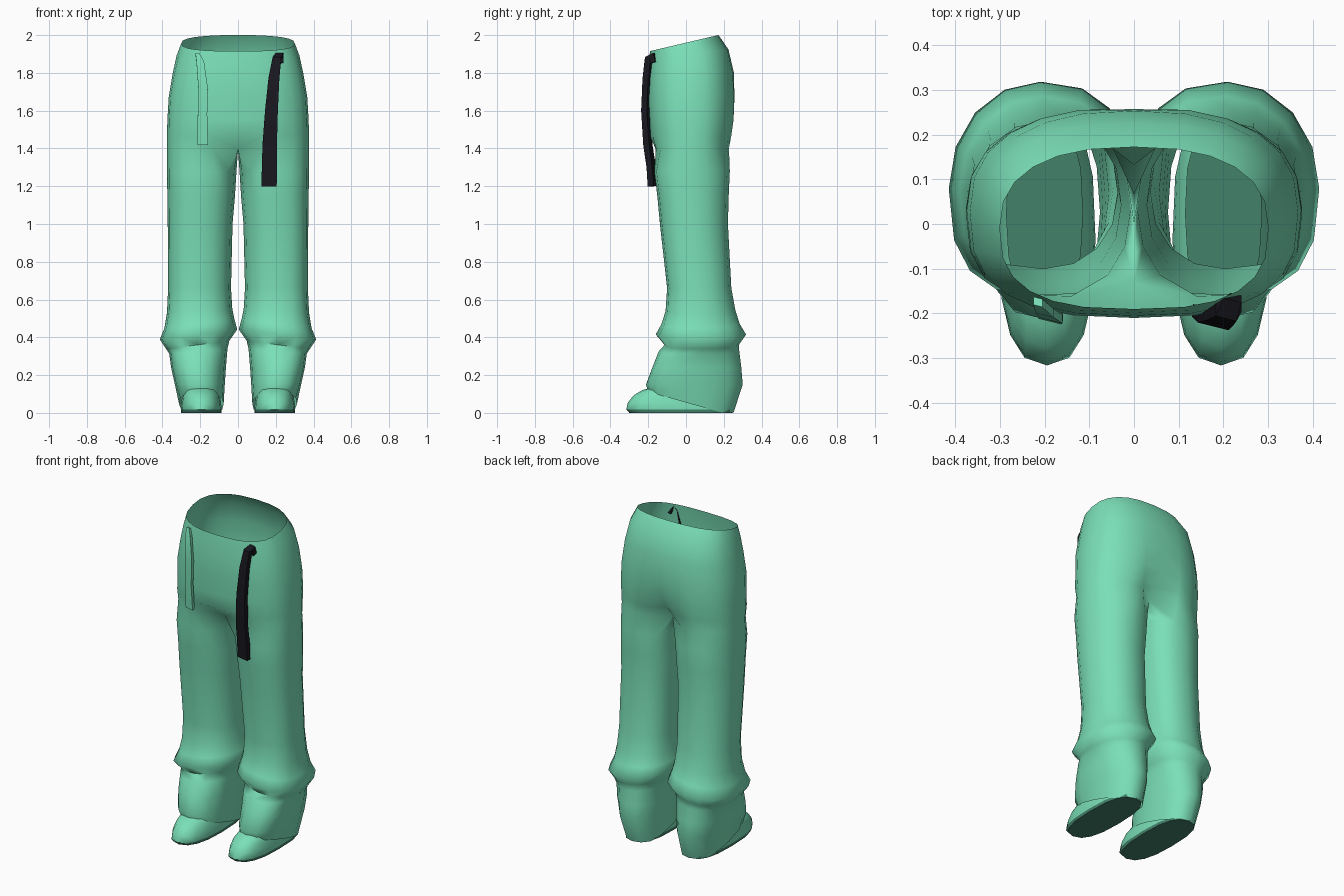
import bpy, bmesh, math
from mathutils import Vector

cube = bpy.data.objects.get("Cube")
if cube:
    bpy.data.objects.remove(cube)

OUTER, INNER = 12, 4          # segments of the outer arc and the inner-leg arc
RING = OUTER + INNER


def material(name, rgb):
    m = bpy.data.materials.new(name)
    m.use_nodes = True
    m.diffuse_color = (*rgb, 1)
    m.node_tree.nodes["Principled BSDF"].inputs["Base Color"].default_value = (*rgb, 1)
    return m


GREEN = material("mint green", (0.195, 0.74, 0.48))
DARK = material("dark green", (0.056, 0.22, 0.145))
BLACK = material("strap black", (0.010, 0.009, 0.014))


def finish(name, bm, mats, mirror=True, angle=45):
    mesh = bpy.data.meshes.new(name)
    bm.to_mesh(mesh)
    bm.free()
    obj = bpy.data.objects.new(name, mesh)
    bpy.context.collection.objects.link(obj)
    for mat in mats:
        mesh.materials.append(mat)
    bpy.ops.object.select_all(action="DESELECT")
    obj.select_set(True)
    bpy.context.view_layer.objects.active = obj
    bpy.ops.object.shade_smooth_by_angle(angle=math.radians(angle))
    if mirror:
        mod = obj.modifiers.new("mirror", "MIRROR")
        mod.merge_threshold = 0.001


def power(v, e):
    return math.copysign(abs(v) ** e, v)


def oval(angle, x0, x1, y0, y1, e):
    x = (x0 + x1) / 2 + (x1 - x0) / 2 * power(math.cos(angle), e)
    y = (y0 + y1) / 2 + (y1 - y0) / 2 * power(math.sin(angle), e)
    return x, y


# Roundness of the oval's corners: front outer, back outer, back inner, front inner
LEG_CORNERS = (0.76, 0.98, 0.82, 0.92)
SHOE_CORNERS = (0.8, 0.72, 0.72, 0.8)


def closed_ring(bm, corners, z, x0, x1, y0, y1, tilt=0, lean=0):
    """Oval loop; tilt slopes it along y, lean drops its outer side."""
    ring = []
    for i in range(RING):
        a = math.radians(-135) + math.tau * i / RING
        if math.cos(a) > 0:
            e = corners[0] if math.sin(a) < 0 else corners[1]
        else:
            e = corners[3] if math.sin(a) < 0 else corners[2]
        x, y = oval(a, x0, x1, y0, y1, e)
        height = z + tilt * y - lean * (x - (x0 + x1) / 2)
        ring.append(bm.verts.new((x, y, max(0.002, height))))
    return ring


def bridge(bm, top, low, closed=True):
    n = len(top)
    return [bm.faces.new((low[i], low[(i + 1) % n], top[(i + 1) % n], top[i]))
            for i in range(n if closed else n - 1)]


# Trousers: half of the hips, from the open waist to the crotch
bm = bmesh.new()
# height, half width, front, back, tilt, front pinch, back pinch
hips = [
    (1.96, 0.30, -0.19, 0.172, 0.235, 0, 0),
    (1.89, 0.325, -0.198, 0.225, 0.15, 0, 0),
    (1.79, 0.347, -0.205, 0.253, 0.05, 0, 0),
    (1.67, 0.367, -0.21, 0.262, 0, 0, 0.02),
    (1.55, 0.374, -0.20, 0.26, 0, 0, 0.12),
    (1.465, 0.376, -0.198, 0.25, 0, 0, 0.28),
    (1.40, 0.376, -0.182, 0.24, 0, 0.28, 0.45),
]
rows = []
for z, w, y0, y1, tilt, pf, pb in hips:
    row = []
    for i in range(OUTER + 1):
        a = math.radians(-90) + math.pi * i / OUTER
        x, y = oval(a, -w, w, y0, y1, 0.73 if a < 0 else 0.82)
        if i in (0, OUTER):
            x = 0
        pinch, reach = (pf, 0.13) if y < 0 else (pb, 0.075)
        y *= 1 - pinch * math.exp(-(x / reach) ** 2)
        row.append(bm.verts.new((x, y, z + tilt * y)))
    rows.append(row)
for top, low in zip(rows, rows[1:]):
    bridge(bm, top, low, closed=False)

# Crotch seam closes the last row into a leg opening
last = rows[-1]
front, back = last[0].co, last[-1].co
seam = [bm.verts.new(back.lerp(front, k / INNER) - Vector((0, 0, 0.01)))
        for k in range(1, INNER)]
previous = last + seam

# Leg with flared hem, tuck and gathered cuff
legs = [
    (1.28, 0.008, 0.376, -0.168, 0.232),
    (1.15, 0.016, 0.374, -0.152, 0.226),
    (1.00, 0.029, 0.372, -0.138, 0.222),
    (0.66, 0.037, 0.370, -0.100, 0.24),
    (0.54, 0.030, 0.376, -0.108, 0.262, 0, 0.05),
    (0.47, 0.018, 0.390, -0.130, 0.285, 0, 0.12),
    (0.415, 0.004, 0.414, -0.160, 0.318, 0, 0.13),
    (0.36, 0.046, 0.380, -0.114, 0.28, 0, 0.13),
    (0.325, 0.056, 0.364, -0.145, 0.282, 0, 0.08),
    (0.24, 0.064, 0.354, -0.178, 0.293),
    (0.15, 0.070, 0.334, -0.212, 0.30),
    (0.055, 0.076, 0.312, -0.20, 0.252, -0.28),
]
for spec in legs:
    ring = closed_ring(bm, LEG_CORNERS, *spec)
    bridge(bm, previous, ring)
    previous = ring
finish("trousers", bm, [GREEN], angle=75)

# Shoes: open shell with a rounded toe and a flat dark sole
bm = bmesh.new()
shoe = [
    (0.135, 0.115, 0.285, -0.18, 0.225),
    (0.122, 0.108, 0.288, -0.228, 0.23),
    (0.095, 0.098, 0.294, -0.275, 0.235),
    (0.055, 0.090, 0.300, -0.308, 0.24),
    (0.018, 0.086, 0.303, -0.316, 0.247),
    (0.0, 0.088, 0.301, -0.300, 0.246),
]
rings = [closed_ring(bm, SHOE_CORNERS, *spec) for spec in shoe]
for v in rings[-1]:
    v.co.z = 0
for top, low in zip(rings, rings[1:]):
    faces = bridge(bm, top, low)
for face in faces + [bm.faces.new(rings[-1][::-1])]:
    face.material_index = 1
finish("shoes", bm, [GREEN, DARK])


# Hanging straps: a flat, slightly turned band along points of x, y, z, width
def strap(name, path, thick, mat):
    bm = bmesh.new()
    pts = [Vector(p[:3]) for p in path]
    sections = []
    for i, p in enumerate(pts):
        t = pts[min(i + 1, len(pts) - 1)] - pts[max(i - 1, 0)]
        out = Vector((0, t.z, -t.y)).normalized() * thick / 2
        side = Vector((1, -0.25, 0)) * path[i][3] / 2
        sections.append([bm.verts.new(p + s * side + o * out)
                         for s, o in ((-1, -1), (1, -1), (1, 1), (-1, 1))])
    for a, b in zip(sections, sections[1:]):
        bridge(bm, a, b)
    bm.faces.new(sections[0])
    bm.faces.new(sections[-1][::-1])
    bmesh.ops.recalc_face_normals(bm, faces=bm.faces)
    finish(name, bm, [mat], mirror=False, angle=30)


strap("left_strap", [
    (0.228, -0.172, 1.855, 0.025), (0.220, -0.181, 1.895, 0.04),
    (0.206, -0.197, 1.88, 0.046), (0.190, -0.208, 1.77, 0.058),
    (0.177, -0.214, 1.60, 0.068), (0.168, -0.202, 1.42, 0.076),
    (0.166, -0.184, 1.30, 0.08), (0.165, -0.178, 1.20, 0.08),
], 0.03, BLACK)
strap("right_strap", [
    (-0.215, -0.174, 1.90, 0.02), (-0.200, -0.194, 1.86, 0.04),
    (-0.185, -0.206, 1.72, 0.05), (-0.188, -0.208, 1.58, 0.05),
    (-0.187, -0.199, 1.42, 0.056),
], 0.02, GREEN)
